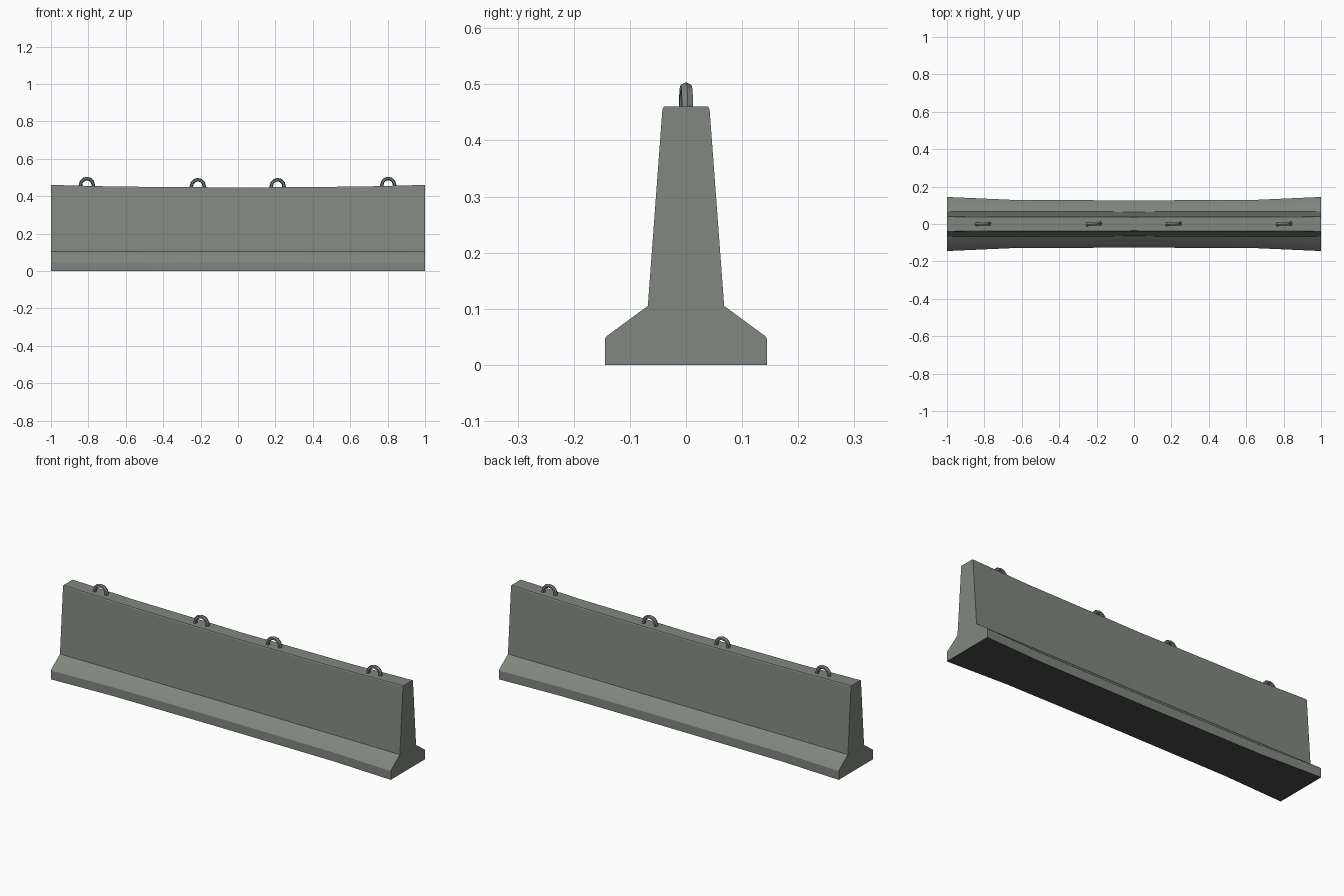
import bpy, bmesh, math
from mathutils import Vector

if "Cube" in bpy.data.objects:
    bpy.data.objects.remove(bpy.data.objects["Cube"])


def material(name, rgb):
    m = bpy.data.materials.new(name)
    m.diffuse_color = (*rgb, 1)
    m.use_nodes = True
    m.node_tree.nodes["Principled BSDF"].inputs["Base Color"].default_value = m.diffuse_color
    return m


concrete = material("grey green concrete", (0.22, 0.242, 0.214))
steel = material("dull steel", (0.2, 0.22, 0.207))
underside = material("dark underside", (0.07, 0.07, 0.07))


def finish(name, bm, mats, angle):
    bmesh.ops.recalc_face_normals(bm, faces=bm.faces)
    if len(mats) > 1:  # second colour goes on faces that look down
        for f in bm.faces:
            f.material_index = int(f.normal.z < -0.9)
    me = bpy.data.meshes.new(name)
    bm.to_mesh(me)
    bm.free()
    ob = bpy.data.objects.new(name, me)
    bpy.context.collection.objects.link(ob)
    for m in mats:
        me.materials.append(m)
    bpy.ops.object.select_all(action='DESELECT')
    ob.select_set(True)
    bpy.context.view_layer.objects.active = ob
    bpy.ops.object.shade_smooth_by_angle(angle=math.radians(angle))
    return ob


def bridge(bm, rings):
    n = len(rings[0])
    for a, b in zip(rings, rings[1:]):
        for i in range(n):
            j = (i + 1) % n
            bm.faces.new((a[i], a[j], b[j], b[i]))
    bm.faces.new(rings[0])
    bm.faces.new(rings[-1])


# Barrier body: foot, sloped shoulder and tapering wall, waisted at mid length
# station: x, foot half width, stem half width, top half width, top height
half = [(0, 0.126, 0.065, 0.039, 0.446), (0.22, 0.127, 0.066, 0.040, 0.448),
        (0.65, 0.129, 0.066, 0.040, 0.451), (1, 0.1445, 0.068, 0.042, 0.46)]
stations = [(-s[0], *s[1:]) for s in half[:0:-1]] + half
bm = bmesh.new()
rings = []
for x, foot, stem, top, h in stations:
    side = [(foot, 0), (foot, 0.046), (foot - 0.003, 0.051), (stem, 0.105),
            (top, h - 0.004), (top - 0.003, h)]
    loop = side + [(-y, z) for y, z in reversed(side)]
    rings.append([bm.verts.new((x, y, z)) for y, z in loop])
bridge(bm, rings)
finish("barrier_body", bm, [concrete, underside], 25)


# Lifting loops: bent bars set into the top
def lifting_loop(name, x, base, turn):
    bm = bmesh.new()
    R, r, sides, steps = 0.034, 0.0095, 6, 6
    angles = [math.pi * (1 - k / steps) for k in range(steps + 1)]
    path = [(angles[0], -0.02)] + [(a, 0) for a in angles] + [(angles[-1], -0.02)]
    rings = []
    for a, drop in path:
        out = Vector((math.cos(a), 0, math.sin(a)))
        ring = []
        for i in range(sides):
            t = 2 * math.pi * i / sides
            p = out * (R + r * math.cos(t)) + Vector((0, 1.2 * r * math.sin(t), drop))
            ring.append(bm.verts.new(p))
        rings.append(ring)
    bridge(bm, rings)
    ob = finish(name, bm, [steel], 40)
    ob.location = (x, 0, base)
    ob.rotation_euler.z = turn


for i, (x, base, turn) in enumerate([(-0.808, 0.460, 0.05), (-0.215, 0.454, 0.07),
                                     (0.212, 0.454, 0.06), (0.803, 0.460, 0.07)]):
    lifting_loop(f"lifting_loop_{i + 1}", x, base, turn)
